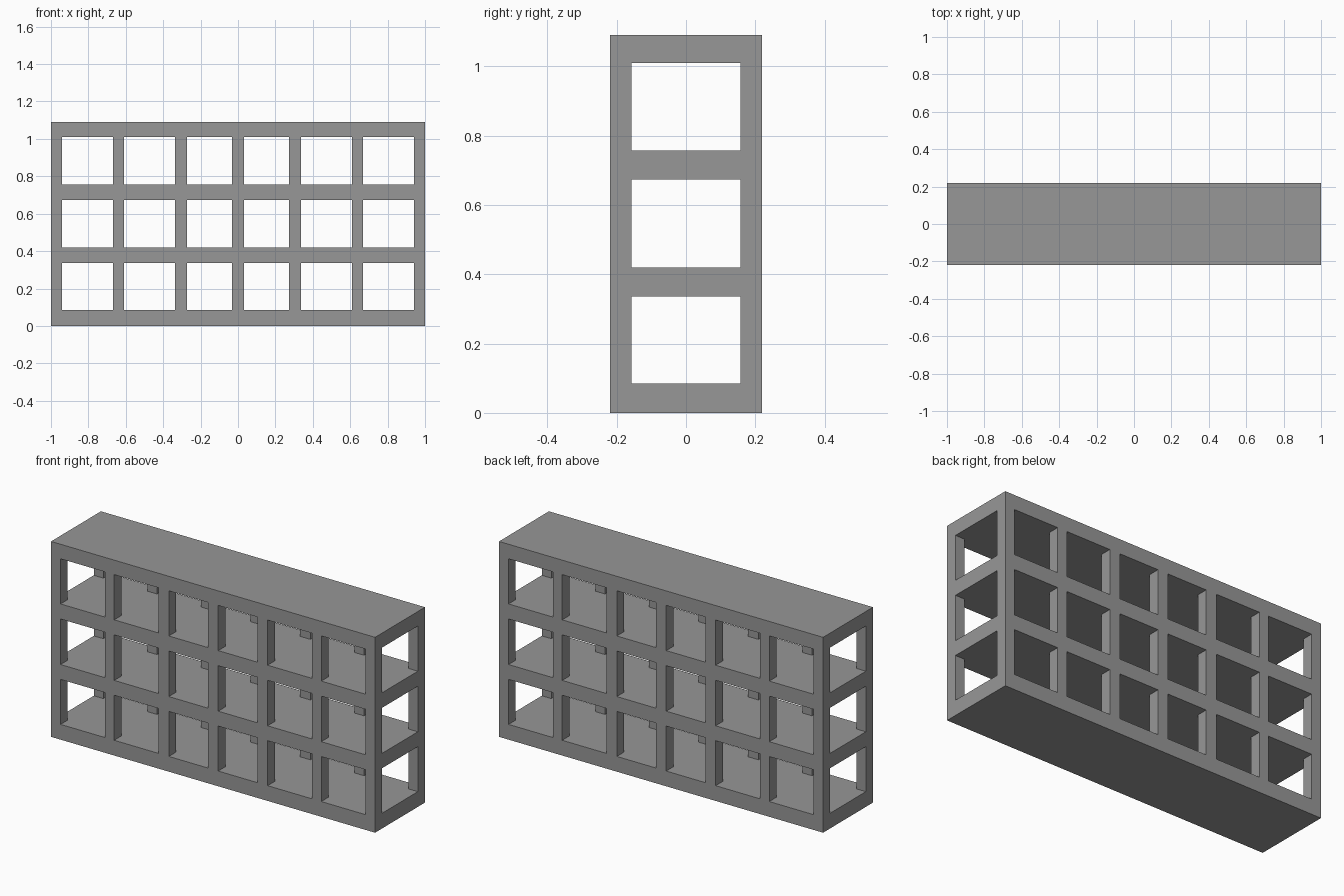
import bpy
import bmesh
from mathutils import Matrix, Vector

cube = bpy.data.objects.get("Cube")
if cube:
    bpy.data.objects.remove(cube, do_unlink=True)

HALF_X, HALF_Y, HEIGHT = 1.0, 0.22, 1.09
INNER_Y = 0.157
LEVELS = [(0.085, 0.336), (0.419, 0.673), (0.757, 1.009)]   # openings in z
BAYS = [(0.032, 0.273), (0.337, 0.61), (0.668, 0.941)]      # right half, mirrored
BAYS += [(-b, -a) for a, b in BAYS]

grey = bpy.data.materials.new("concrete grey")
grey.use_nodes = True
colour = (0.31, 0.31, 0.31, 1)
grey.diffuse_color = colour
grey.node_tree.nodes["Principled BSDF"].inputs["Base Color"].default_value = colour


def boxes(name, extents):
    """One object made of boxes, each given as its x, y and z ranges."""
    bm = bmesh.new()
    for ranges in extents:
        centre = Vector([(a + b) / 2 for a, b in ranges])
        size = Vector([b - a for a, b in ranges])
        bmesh.ops.create_cube(
            bm, size=1, matrix=Matrix.LocRotScale(centre, None, size))
    mesh = bpy.data.meshes.new(name)
    bm.to_mesh(mesh)
    bm.free()
    mesh.materials.append(grey)
    obj = bpy.data.objects.new(name, mesh)
    bpy.context.collection.objects.link(obj)
    return obj


# Solid block, hollowed into floors and posts
frame = boxes("building_frame", [((-HALF_X, HALF_X), (-HALF_Y, HALF_Y), (0, HEIGHT))])

# Lengthwise hollow on each storey, then the bays from front to back
hollows = boxes("storey_cutter", [((-2, 2), (-INNER_Y, INNER_Y), z) for z in LEVELS])
bays = boxes("bay_cutter", [(x, (-1, 1), z) for z in LEVELS for x in BAYS])

bpy.context.view_layer.objects.active = frame
for cutter in (hollows, bays):
    cutter.hide_render = True
    cut = frame.modifiers.new(cutter.name, "BOOLEAN")
    cut.operation = "DIFFERENCE"
    cut.solver = "EXACT"
    cut.object = cutter
    bpy.ops.object.modifier_apply(modifier=cut.name)
    bpy.data.objects.remove(cutter, do_unlink=True)
